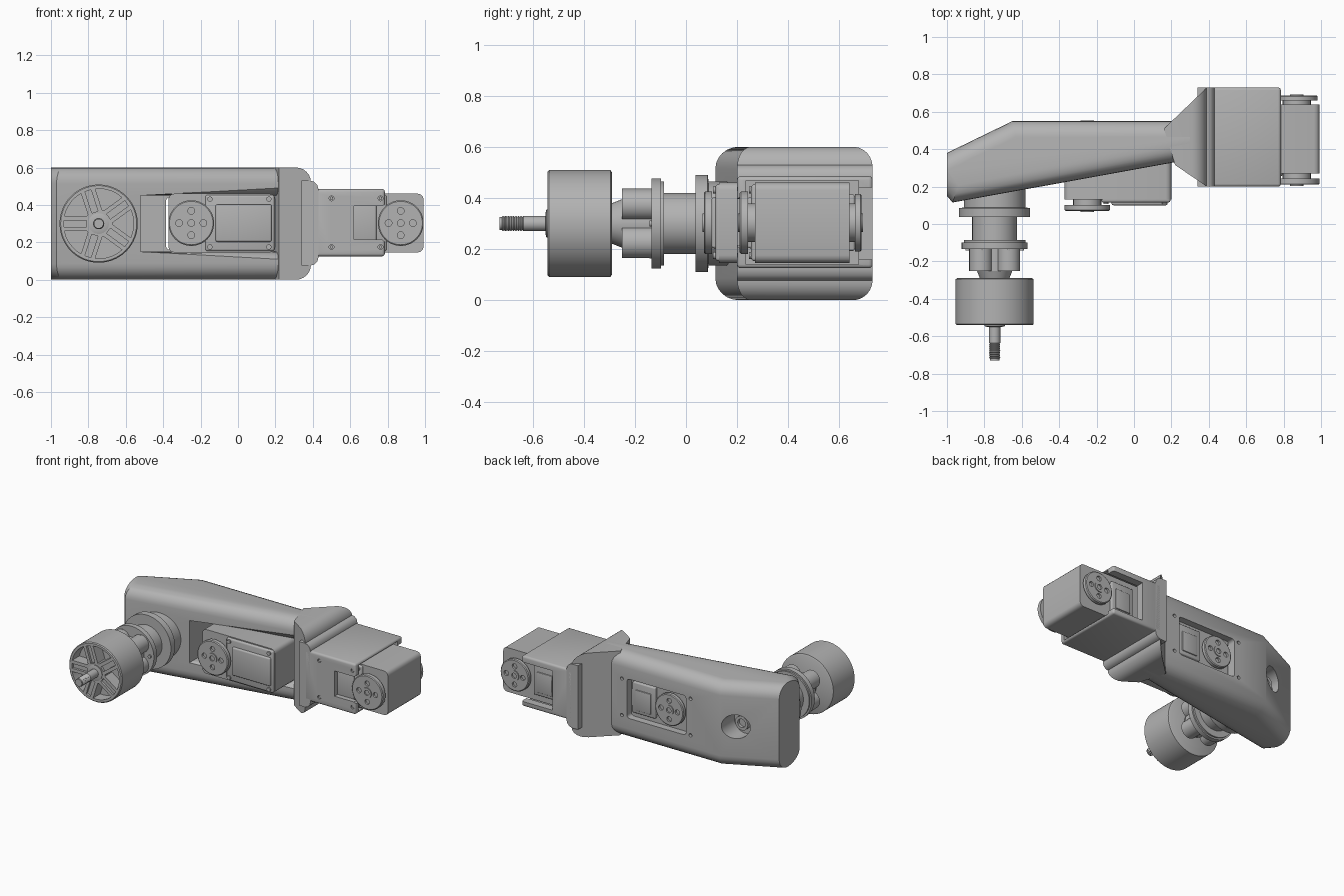
import bpy, bmesh
from math import sin, cos, asin, radians, pi
from mathutils import Vector, Matrix

old = bpy.data.objects.get("Cube")
if old:
    bpy.data.objects.remove(old, do_unlink=True)

grey = bpy.data.materials.new("machined_grey")
grey.use_nodes = True
colour = (0.45, 0.45, 0.45, 1)
grey.diffuse_color = colour
grey.node_tree.nodes["Principled BSDF"].inputs["Base Color"].default_value = colour
parts = []


def finish(name, bm):
    bmesh.ops.recalc_face_normals(bm, faces=bm.faces)
    me = bpy.data.meshes.new(name)
    bm.to_mesh(me)
    bm.free()
    me.materials.append(grey)
    ob = bpy.data.objects.new(name, me)
    bpy.context.collection.objects.link(ob)
    parts.append(ob)
    return ob


def round_edges(bm, test, width, segments=3):
    edges = [e for e in bm.edges if test(*[v.co for v in e.verts])]
    bmesh.ops.bevel(bm, geom=edges, offset=width, segments=segments,
                    profile=0.5, affect='EDGES', clamp_overlap=True)


def add_box(bm, lo, hi):
    lo, hi = Vector(lo), Vector(hi)
    m = Matrix.Translation((lo + hi) / 2) @ Matrix.Diagonal((*(hi - lo), 1))
    bmesh.ops.create_cube(bm, size=1, matrix=m)


def box(name, x, y, z, bevel=0.0, test=lambda a, b: True):
    bm = bmesh.new()
    add_box(bm, (min(x), y[0], z[0]), (max(x), y[1], z[1]))
    if bevel:
        round_edges(bm, test, bevel)
    return finish(name, bm)


def add_rod(bm, x, z, y0, y1, r, sides=24):
    m = Matrix.Translation((x, (y0 + y1) / 2, z)) @ Matrix.Rotation(pi / 2, 4, 'X')
    bmesh.ops.create_cone(bm, cap_ends=True, segments=sides, radius1=r, radius2=r,
                          depth=abs(y1 - y0), matrix=m)


def rods(name, spots, y0, y1, r):
    bm = bmesh.new()
    for x, z in spots:
        add_rod(bm, x, z, y0, y1, r)
    return finish(name, bm)


def add_prism(bm, pts, height):
    base = bm.faces.new([bm.verts.new(p) for p in pts])
    up = bmesh.ops.extrude_face_region(bm, geom=[base])
    bmesh.ops.translate(bm, vec=height, verts=[v for v in up["geom"] if isinstance(v, bmesh.types.BMVert)])


def lathe(name, x, z, profile, sides=64):
    # profile of (radius, y) pairs turned about a y axis
    bm = bmesh.new()
    rings = [[bm.verts.new((x + r * cos(2 * pi * i / sides), y, z + r * sin(2 * pi * i / sides)))
              for i in range(sides)] for r, y in profile]
    for a, b in zip(rings, rings[1:]):
        for i in range(sides):
            j = (i + 1) % sides
            bm.faces.new((a[i], a[j], b[j], b[i]))
    bm.faces.new(rings[0])
    bm.faces.new(rings[-1])
    return finish(name, bm)


def cut(ob, *tools):
    for tool in tools:
        mod = ob.modifiers.new("cut", 'BOOLEAN')
        mod.operation, mod.solver, mod.object = 'DIFFERENCE', 'EXACT', tool
        dg = bpy.context.evaluated_depsgraph_get()
        me = bpy.data.meshes.new_from_object(ob.evaluated_get(dg))
        ob.modifiers.clear()
        ob.data = me
        parts.remove(tool)
        bpy.data.objects.remove(tool, do_unlink=True)


def near(a, *vals):
    return any(abs(a - v) < 1e-3 for v in vals)


# Arm body: plan profile raised to full height, long edges rounded
bm = bmesh.new()
plan = [(-1, 0.15), (-0.97, 0.115), (0.3, 0.345), (0.3, 0.55), (-0.65, 0.55), (-1, 0.38)]
add_prism(bm, [(x, y, 0) for x, y in plan], (0, 0, 0.6))
round_edges(bm, lambda a, b: near(a.z, 0, 0.6) and near(a.z, b.z) and abs(a.x - b.x) > 0.01, 0.085, 6)
body = finish("arm_body", bm)
AX, AZ = -0.745, 0.3
cut(body, box("pocket", (-0.52, 0.4), (0, 0.46), (0.15, 0.45)))
bm = bmesh.new()
bm.from_mesh(body.data)
round_edges(bm, lambda a, b: near(a.z, 0.15, 0.45) and near(a.z, b.z)
            and max(a.y, b.y) < 0.4 and abs(a.x - b.x) > 0.5, 0.045, 4)
bm.to_mesh(body.data)
bm.free()
cut(body, box("window", (-0.385, 0.08), (0.4, 0.7), (0.16, 0.44), 0.02),
    rods("axle_hole", [(AX, AZ)], 0.4, 0.7, 0.085),
    rods("body_screw_holes", [(0.12, 0.17), (0.12, 0.43), (-0.42, 0.17), (-0.42, 0.43)], 0.53, 0.6, 0.012))
lathe("axle_bolt", AX, AZ, [(0.05, 0.36), (0.05, 0.44), (0.03, 0.44), (0.03, 0.42)], 24)

# Flared shoulder joining arm and end bracket
bm = bmesh.new()
plan = [(0.22, 0.315), (0.39, 0.2), (0.39, 0.73), (0.16, 0.51)]
add_prism(bm, [(x, y, 0) for x, y in plan], (0, 0, 0.6))
round_edges(bm, lambda a, b: near(a.x, 0.39) and near(b.x, 0.39) and near(a.z, b.z), 0.08, 6)
finish("shoulder_flare", bm)
box("shoulder_neck", (0.34, 0.43), (0.2, 0.73), (0.075, 0.53), 0.045,
    lambda a, b: near(a.x, 0.43) and near(b.x, 0.43) and near(a.z, b.z))

# End bracket: hollow box with slots for the second actuator
bracket = box("end_bracket", (0.38, 0.785), (0.2, 0.73), (0.125, 0.485), 0.015)
SCREWS = [(x, z) for x in (0.5, 0.762) for z in (0.175, 0.435)]
cut(bracket, box("cavity", (0.46, 0.9), (0.235, 0.675), (0.14, 0.468)),
    box("front_slot", (0.62, 0.9), (0.1, 0.3), (0.215, 0.395)),
    box("back_slot", (0.54, 0.9), (0.6, 0.8), (0.16, 0.44)),
    rods("horn_clearance", [(0.87, 0.303)], 0.1, 0.3, 0.132),
    rods("screw_holes", SCREWS, 0.19, 0.22, 0.013))
rods("bracket_screws", SCREWS, 0.205, 0.225, 0.009)


def servo(name, hx, d, y):
    # hx: horn axis, d: direction of the long end, y: front face of the case
    z = 0.303
    X = lambda *v: [hx + d * t for t in v]
    box(name + "_case", X(-0.122, 0.45), (y, y + 0.37), (z - 0.157, z + 0.157), 0.03,
        lambda a, b: near(a.x, b.x) and near(a.z, b.z))
    box(name + "_front_cover", X(0.075, 0.445), (y - 0.015, y + 0.05), (z - 0.15, z + 0.15), 0.012)
    box(name + "_front_panel", X(0.13, 0.43), (y - 0.03, y + 0.03), (z - 0.1, z + 0.1), 0.01)
    box(name + "_back_cover", X(0.13, 0.31), (y + 0.34, y + 0.39), (z - 0.11, z + 0.11), 0.008)
    box(name + "_back_label", X(0.16, 0.28), (y + 0.38, y + 0.397), (z - 0.085, z + 0.06), 0.004)
    corners = [(x, z + s * 0.128) for x in X(0.1, 0.415) for s in (-1, 1)]
    rods(name + "_screws", corners, y - 0.024, y, 0.014)
    # Output horns with bolt holes
    ring = [(hx, z)] + [(hx + 0.065 * cos(k * pi / 2), z + 0.065 * sin(k * pi / 2)) for k in range(4)]
    for side, y0, y1, base in (("front", y - 0.028, y - 0.06, y + 0.01),
                               ("back", y + 0.39, y + 0.417, y + 0.36)):
        r = 0.122 if side == "front" else 0.112
        s = 1 if y1 > y0 else -1
        horn = lathe(f"{name}_{side}_horn", hx, z,
                     [(0.075, base), (0.075, y0), (r, y0), (r, y1 - s * 0.005), (r - 0.006, y1)], 48)
        cut(horn, rods("bolt_holes", ring, y1 - s * 0.014, y1 + s * 0.02, 0.018))
        lathe(f"{name}_{side}_horn_bolt", hx, z,
              [(0.036, y1 - s * 0.005), (0.036, y1 + s * 0.006), (0.018, y1 + s * 0.006), (0.018, y1 - s * 0.004)], 24)


servo("middle_servo", -0.25, 1, 0.13)
servo("end_servo", 0.87, -1, 0.27)

# Motor mount: stacked flanges and spacer tube
lathe("mount_stack", AX, AZ, [(0.165, 0.2), (0.165, 0.088), (0.19, 0.085), (0.19, 0.038),
                              (0.12, 0.038), (0.12, -0.086), (0.165, -0.086), (0.165, -0.098),
                              (0.176, -0.098), (0.176, -0.134), (0.1, -0.134), (0.1, -0.25),
                              (0.095, -0.25), (0.075, -0.3)])
lobes = [(AX + 0.095 * cos(k * pi / 2 + pi / 4) * 1.1, AZ + 0.095 * sin(k * pi / 2 + pi / 4) * 1.1)
         for k in range(4)]
rods("mount_lobes", lobes, -0.25, -0.12, 0.062)
rods("mount_bolts", [(AX + 0.145 * cos(k * pi / 3), AZ + 0.145 * sin(k * pi / 3)) for k in range(6)],
     -0.142, -0.12, 0.012)

# Motor bell with five grooved spokes
bell = lathe("motor_bell", AX, AZ, [(0.2, -0.29), (0.209, -0.295), (0.209, -0.535), (0.203, -0.541)], 96)
windows, grooves = bmesh.new(), bmesh.new()
for k in range(5):
    spoke = pi + k * radians(72)
    mid = spoke + radians(36)
    pts = []
    for r, steps in ((0.075, (-1, 1)), (0.187, (1, 0.6, 0.2, -0.2, -0.6, -1))):
        half = radians(36) - asin(0.04 / r)
        pts += [(AX + r * cos(mid + s * half), -0.6, AZ + r * sin(mid + s * half)) for s in steps]
    add_prism(windows, pts, (0, 0.14, 0))
    turn = Matrix.Translation((AX, -0.56, AZ)) @ Matrix.Rotation(-spoke, 4, 'Y')
    bmesh.ops.create_cube(grooves, size=1, matrix=turn @ Matrix.Translation((0.125, 0, 0))
                          @ Matrix.Diagonal((0.12, 0.07, 0.034, 1)))
cut(bell, finish("window_cutter", windows), finish("groove_cutter", grooves))
lathe("bell_hub", AX, AZ, [(0.055, -0.5), (0.055, -0.546), (0.04, -0.55)], 32)

# Threaded output shaft
thread = [(0.03, -0.5), (0.03, -0.63)]
for k in range(9):
    y = -0.635 - k * 0.01
    thread += [(0.03, y), (0.026, y - 0.005)]
lathe("motor_shaft", AX, AZ, thread + [(0.026, -0.73)], 24)

# Smooth the curved faces, keep hard edges crisp
bpy.ops.object.select_all(action='DESELECT')
for ob in parts:
    ob.select_set(True)
bpy.context.view_layer.objects.active = parts[0]
bpy.ops.object.shade_smooth_by_angle(angle=radians(35))
